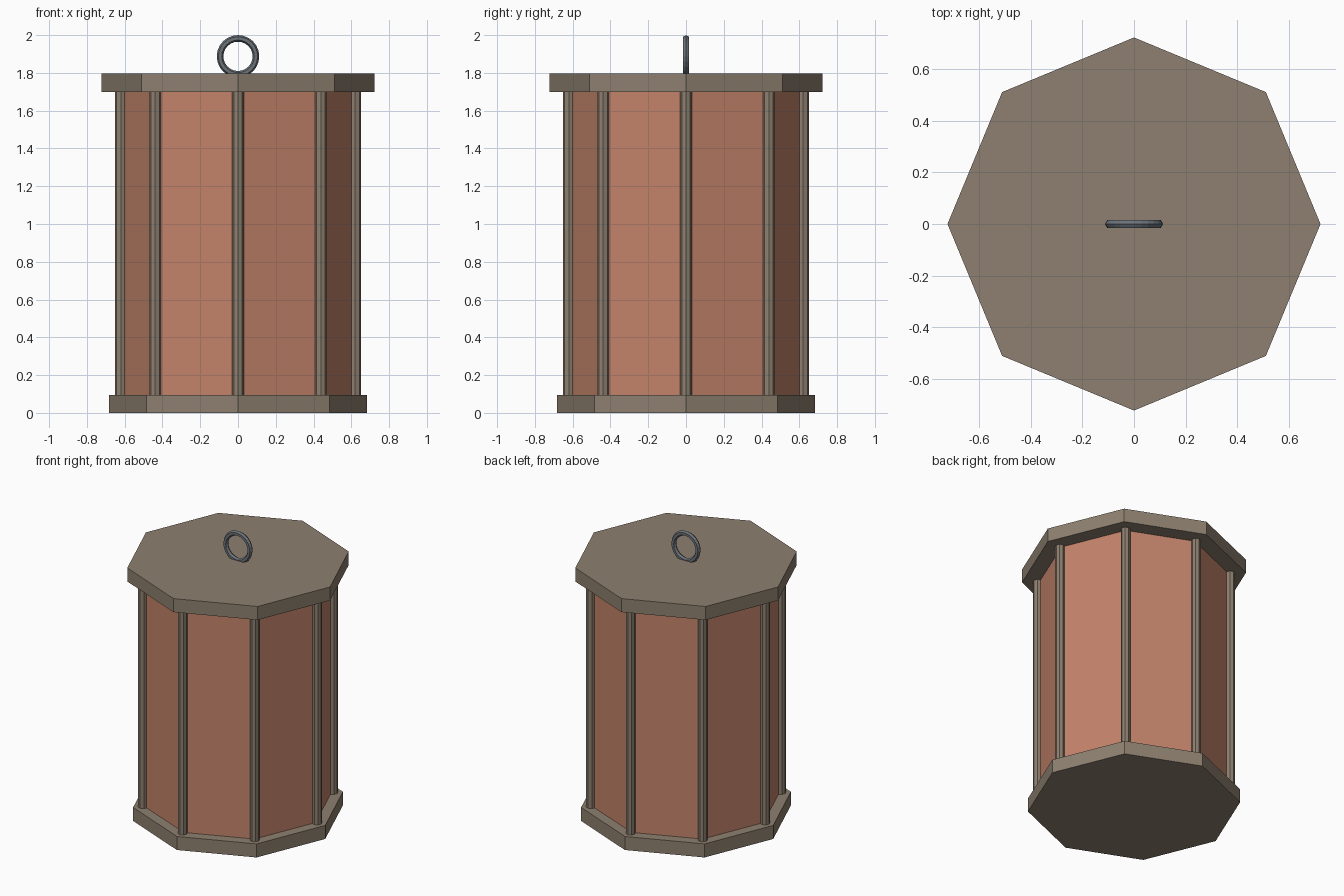
import bpy
from math import pi, cos, sin

if "Cube" in bpy.data.objects:
    bpy.data.objects.remove(bpy.data.objects["Cube"])


def material(name, rgb):
    m = bpy.data.materials.new(name)
    m.diffuse_color = (*rgb, 1)
    m.use_nodes = True
    m.node_tree.nodes["Principled BSDF"].inputs["Base Color"].default_value = m.diffuse_color
    return m


wood = material("brown_frame", (0.27, 0.215, 0.16))
paper = material("terracotta_panel", (0.55, 0.23, 0.145))
metal = material("dark_metal", (0.15, 0.17, 0.19))


def prism(name, sides, radius, z0, z1, mat, x=0, y=0, turn=0):
    bpy.ops.mesh.primitive_cylinder_add(
        vertices=sides, radius=radius, depth=z1 - z0,
        location=(x, y, (z0 + z1) / 2), rotation=(0, 0, turn))
    ob = bpy.context.object
    ob.name = name
    ob.data.materials.append(mat)
    return ob


# Octagonal base, lid and panelled body, corners on the axes
prism("base", 8, 0.684, 0, 0.096, wood)
prism("body_panels", 8, 0.609, 0.09, 1.705, paper)
prism("lid", 8, 0.722, 1.70, 1.796, wood)

# A round post at every corner
for i in range(8):
    a = i * pi / 4
    prism(f"post_{i + 1}", 8, 0.031, 0.09, 1.705, wood,
          0.62 * cos(a), 0.62 * sin(a))

# Upright hanging ring
bpy.ops.mesh.primitive_torus_add(
    major_radius=0.095, minor_radius=0.0175, major_segments=24,
    minor_segments=6, location=(0, 0, 1.8875), rotation=(pi / 2, 0, 0))
ring = bpy.context.object
ring.name = "hanging_ring"
ring.data.materials.append(metal)
